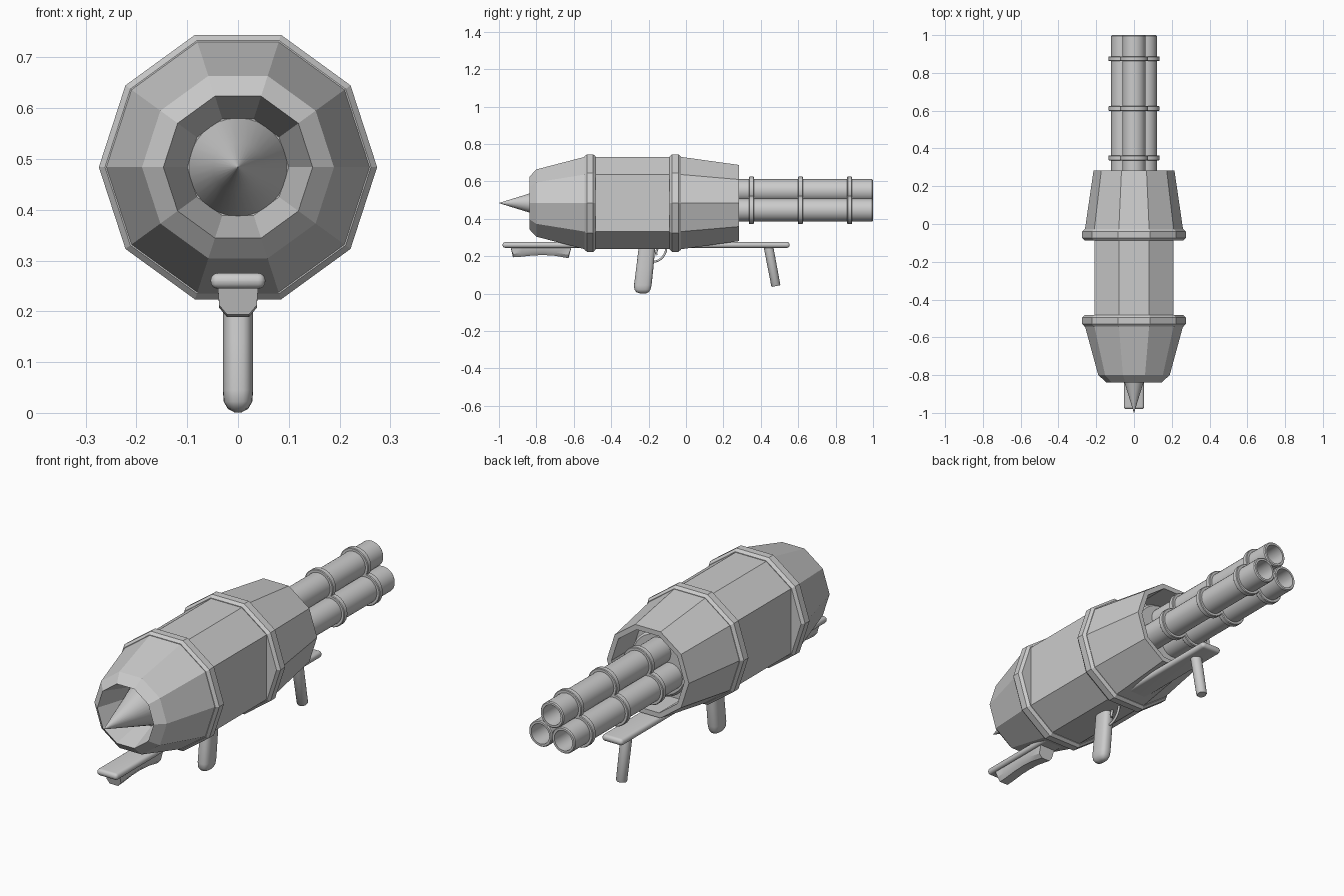
import bpy, bmesh
from math import sin, cos, pi, radians
from mathutils import Vector

if "Cube" in bpy.data.objects:
    bpy.data.objects.remove(bpy.data.objects["Cube"])

CZ = 0.484  # height of the body axis


def make(name, bm, smooth=None):
    bmesh.ops.recalc_face_normals(bm, faces=bm.faces)
    me = bpy.data.meshes.new(name)
    bm.to_mesh(me)
    bm.free()
    ob = bpy.data.objects.new(name, me)
    bpy.context.collection.objects.link(ob)
    if smooth:
        bpy.ops.object.select_all(action='DESELECT')
        bpy.context.view_layer.objects.active = ob
        ob.select_set(True)
        bpy.ops.object.shade_smooth_by_angle(angle=radians(smooth))
    return ob


def loft(bm, rings, closed=False):
    """Skin a list of point rings; cap the ends unless the loop is closed."""
    vs = [[bm.verts.new(p) for p in r] for r in rings]
    n = len(vs[0])
    pairs = list(zip(vs, vs[1:])) + ([(vs[-1], vs[0])] if closed else [])
    for a, b in pairs:
        for i in range(n):
            j = (i + 1) % n
            bm.faces.new((a[i], a[j], b[j], b[i]))
    if not closed:
        bm.faces.new(vs[0])
        bm.faces.new(vs[-1])


def lathe(name, profile, sides, x=0, z=CZ, smooth=None, skip=(), closed=False):
    """Revolve (y, radius) points around an axis parallel to y."""
    angs = [2 * pi * i / sides for i in range(sides) if i not in skip]
    bm = bmesh.new()
    loft(bm, [[(x + r * cos(a), y, z + r * sin(a)) for a in angs] for y, r in profile], closed)
    return make(name, bm, smooth)


# Ten-sided housing: nose with tapered recess, flat-sided middle, hollow rear
lathe("nose_housing", [(-0.50, 0.262), (-0.54, 0.26), (-0.80, 0.189), (-0.838, 0.147), (-0.69, 0.10)], 10)
lathe("middle_housing", [(-0.51, 0.259), (-0.06, 0.259)], 10, skip=(0, 5))
lathe("rear_housing", [(-0.06, 0.262), (-0.03, 0.26), (0.284, 0.214), (0.284, 0.19), (0.12, 0.19)], 10)
for name, y in (("front_band", -0.513), ("rear_band", -0.057)):
    lathe(name, [(y - 0.03, 0.262), (y - 0.017, 0.274), (y + 0.017, 0.274), (y + 0.03, 0.262)], 10)

# Nose cone
lathe("nose_cone", [(-1.0, 0.0005), (-0.84, 0.05), (-0.68, 0.10)], 32, smooth=40)

# Barrel hub and three hollow barrels with bands
lathe("barrel_hub", [(0.10, 0.15), (0.19, 0.15), (0.20, 0.14)], 32, smooth=30)
for k in range(3):
    a = pi / 2 + k * 2 * pi / 3
    x, z = 0.0693 * cos(a), 0.481 + 0.0693 * sin(a)
    lathe(f"barrel_{k + 1}", [(0.15, 0.061), (0.995, 0.061), (1.0, 0.057), (1.0, 0.047), (0.70, 0.047)],
          32, x, z, 35)
    for j, y in enumerate((0.35, 0.612, 0.875)):
        lathe(f"barrel_{k + 1}_band_{j + 1}",
              [(y - 0.013, 0.055), (y - 0.013, 0.072), (y - 0.010, 0.075), (y + 0.010, 0.075),
               (y + 0.013, 0.072), (y + 0.013, 0.055)], 32, x, z, 35, closed=True)

# Rounded rail under the body
bm = bmesh.new()
bmesh.ops.create_cube(bm, size=1)
bmesh.ops.scale(bm, vec=(0.108, 1.535, 0.031), verts=bm.verts)
bmesh.ops.translate(bm, vec=(0, -0.213, 0.260), verts=bm.verts)
bmesh.ops.bevel(bm, geom=bm.edges[:], offset=0.0145, segments=4, profile=0.5, affect='EDGES')
make("rail", bm, 40)

# Shoulder rest: sections along y (y top, y bottom, bottom height)
bm = bmesh.new()
loft(bm, [[(-0.040, yt, 0.25), (-0.037, yb, zb + 0.018), (-0.022, yb, zb),
           (0.022, yb, zb), (0.037, yb, zb + 0.018), (0.040, yt, 0.25)]
          for yt, yb, zb in ((-0.938, -0.925, 0.194), (-0.88, -0.88, 0.197), (-0.82, -0.82, 0.204),
                             (-0.76, -0.76, 0.206), (-0.70, -0.70, 0.202), (-0.612, -0.628, 0.189))])
make("shoulder_rest", bm, 35)


def column(name, sections, p=1.0):
    """Upright part from (y, z, half width x, half depth y) sections."""
    sgn = lambda v: (abs(v) ** p) * (1 if v >= 0 else -1)
    bm = bmesh.new()
    loft(bm, [[(hx * sgn(cos(t)), y + hy * sgn(sin(t)), z + tilt * hy * sgn(sin(t)))
               for t in (2 * pi * i / 24 for i in range(24))]
              for y, z, hx, hy, tilt in sections])
    return make(name, bm, 45)


# Pistol grip with rounded foot, and the slanted front leg
column("grip", [(-0.208, 0.255, 0.030, 0.044, 0), (-0.220, 0.14, 0.030, 0.046, 0),
                (-0.231, 0.045, 0.030, 0.047, 0), (-0.233, 0.022, 0.028, 0.043, 0),
                (-0.232, 0.008, 0.020, 0.034, 0), (-0.230, 0.001, 0.007, 0.016, 0)], 0.75)
column("front_leg", [(0.440, 0.255, 0.026, 0.026, 0.0), (0.480, 0.045, 0.024, 0.024, 0.2),
                     (0.481, 0.040, 0.020, 0.020, 0.2)])


def tube(name, pts, radius):
    """Swept round wire through points in the x = 0 plane."""
    bm = bmesh.new()
    rings = []
    for i, (y, z) in enumerate(pts):
        a, b = pts[max(i - 1, 0)], pts[min(i + 1, len(pts) - 1)]
        d = Vector((0, b[0] - a[0], b[1] - a[1])).normalized()
        n = Vector((0, -d.z, d.y))
        rings.append([Vector((0, y, z)) + radius * (n * sin(t) + Vector((cos(t), 0, 0)))
                      for t in (2 * pi * k / 10 for k in range(10))])
    loft(bm, rings)
    make(name, bm, 50)


# Trigger guard and trigger
tube("trigger_guard", [(-0.178 + 0.073 * sin(t), 0.25 - 0.08 * cos(t))
                       for t in (pi / 2 * i / 12 for i in range(13))], 0.006)
tube("trigger", [(-0.150, 0.250), (-0.156, 0.232), (-0.160, 0.218), (-0.157, 0.205)], 0.006)
